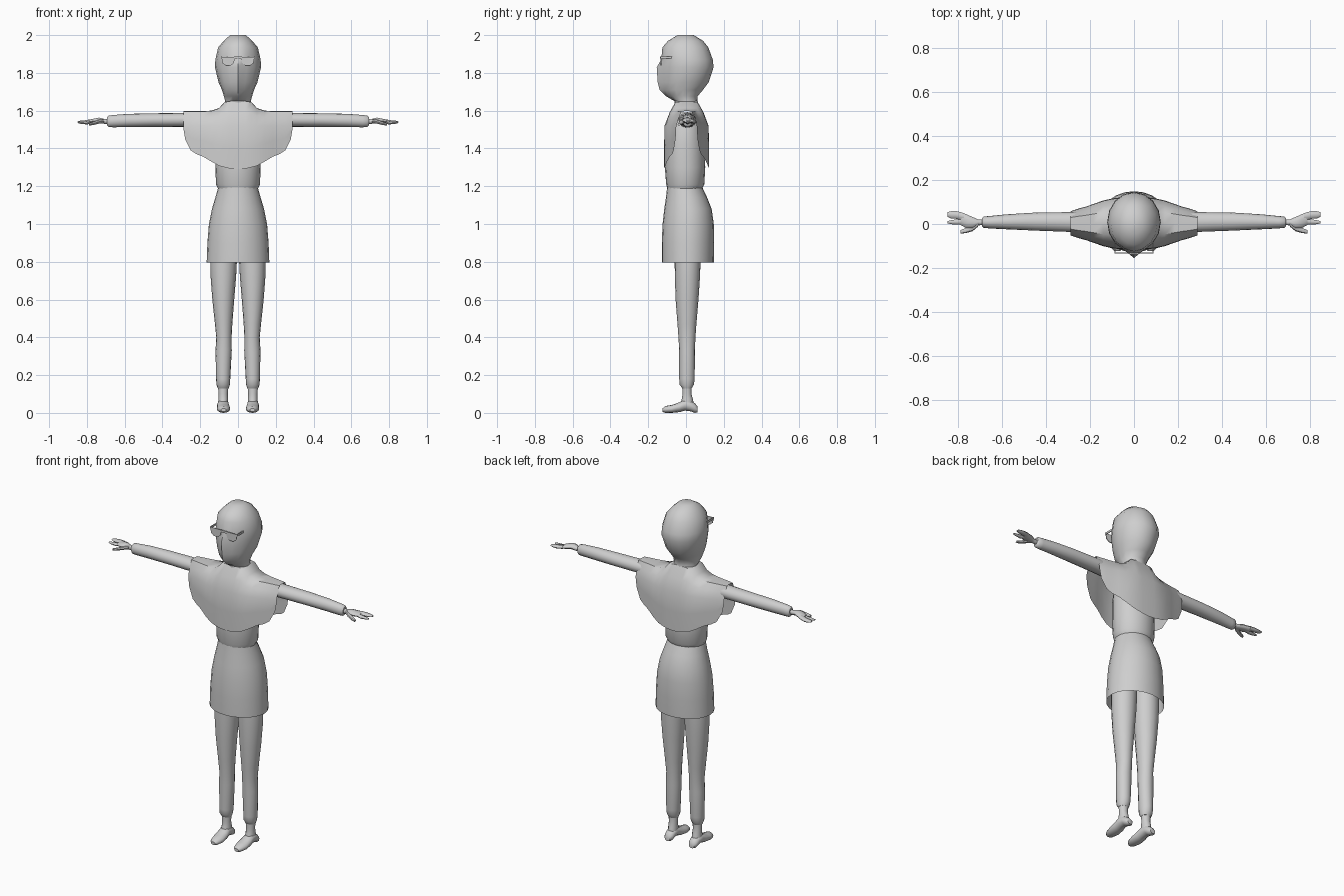
import bpy, bmesh, math

grey = bpy.data.materials.new("plain_grey")
grey.diffuse_color = (0.62, 0.62, 0.62, 1)


def finish(name, bm, angle=45):
    bmesh.ops.recalc_face_normals(bm, faces=bm.faces)
    me = bpy.data.meshes.new(name)
    bm.to_mesh(me)
    bm.free()
    me.materials.append(grey)
    ob = bpy.data.objects.new(name, me)
    bpy.context.collection.objects.link(ob)
    bpy.ops.object.select_all(action='DESELECT')
    ob.select_set(True)
    bpy.context.view_layer.objects.active = ob
    bpy.ops.object.shade_smooth_by_angle(angle=math.radians(angle))
    return ob


def skin_grid(bm, rows, closed):
    for a, b in zip(rows, rows[1:]):
        n = len(a)
        for i in range(n if closed else n - 1):
            j = (i + 1) % n
            bm.faces.new((a[i], a[j], b[j], b[i]))


def loft(name, rings, axis='z', n=16, cap=True, side=1, ridge=None):
    """Rings are (position, u_min, u_max, v_min, v_max) across the axis."""
    bm = bmesh.new()
    rows = []
    for k, (t, u0, u1, v0, v1) in enumerate(rings):
        row = []
        for i in range(n):
            a = math.tau * i / n
            u = (u0 + u1) / 2 + (u1 - u0) / 2 * math.cos(a)
            v = (v0 + v1) / 2 + (v1 - v0) / 2 * math.sin(a)
            if ridge and i == n * 3 // 4:
                v -= ridge[k]
            x, y, z = {'z': (u, v, t), 'x': (t, u, v), 'y': (u, t, v)}[axis]
            row.append(bm.verts.new((side * x, y, z)))
        rows.append(row)
    skin_grid(bm, rows, True)
    if cap:
        bm.faces.new(rows[0])
        bm.faces.new(rows[-1])
    return finish(name, bm)


def plate(name, pts, y0, y1, side=1):
    """Thin plate from an x-z outline."""
    bm = bmesh.new()
    rows = [[bm.verts.new((side * x, y, z)) for x, z in pts] for y in (y0, y1)]
    skin_grid(bm, rows, True)
    bm.faces.new(rows[0])
    bm.faces.new(rows[1])
    return finish(name, bm, 30)


def sym(z, hw, y0, y1):
    return (z, -hw, hw, y0, y1)


# Head with a ridge down the middle of the face
head = [sym(1.60, .075, -.06, .07), sym(1.65, .068, -.06, .062),
        sym(1.677, .075, -.095, .062), sym(1.71, .085, -.12, .09),
        sym(1.75, .103, -.125, .12), sym(1.83, .122, -.128, .146),
        sym(1.87, .12, -.125, .142), sym(1.935, .105, -.122, .118),
        sym(1.97, .075, -.095, .09), sym(2.0, .042, -.045, .04)]
loft("head", head, ridge=[0, 0, .012, .02, .025, .027, .006, .003, 0, 0])

# Glasses
lens = [(.015, 1.885), (.088, 1.885), (.082, 1.852), (.064, 1.838),
        (.04, 1.838), (.022, 1.852)]
for s, tag in ((1, "left"), (-1, "right")):
    plate("lens_" + tag, lens, -.134, -.130, s)
    plate("temple_" + tag, [(.085, 1.875), (.089, 1.875), (.089, 1.887),
                            (.085, 1.887)], -.134, -.06, s)
plate("glasses_bridge", [(-.02, 1.875), (.02, 1.875), (.02, 1.887),
                         (-.02, 1.887)], -.138, -.132)

# Torso and skirt
loft("torso", [sym(1.185, .105, -.098, .085), sym(1.21, .117, -.105, .097),
               sym(1.30, .119, -.112, .102), sym(1.42, .12, -.11, .1),
               sym(1.52, .11, -.095, .09), sym(1.59, .08, -.06, .065)], n=20)
loft("skirt", [sym(.795, .166, -.128, .147), sym(.90, .162, -.128, .149),
               sym(1.0, .154, -.124, .147), sym(1.08, .138, -.115, .136),
               sym(1.14, .12, -.106, .112), sym(1.195, .104, -.1, .086)],
     n=24, cap=False)

# Cape draped over the shoulders: x, shoulder height, half depth, hem height
half = [(.0, 1.65, .119, 1.29), (.04, 1.65, .119, 1.293), (.07, 1.645, .117, 1.30),
        (.10, 1.612, .113, 1.308), (.14, 1.598, .104, 1.33), (.185, 1.596, .088, 1.357),
        (.22, 1.596, .076, 1.37), (.25, 1.596, .068, 1.39), (.28, 1.596, .058, 1.45),
        (.288, 1.596, .055, 1.50)]
cols = [(-x, a, b, c) for x, a, b, c in half[:0:-1]] + half
bm = bmesh.new()
rows = []
for x, top, depth, hem in cols:
    fold = 1.52
    front = [(-1, hem), (-1, (hem + fold) / 2), (-.98, fold),
             (-.75, top - .45 * (top - fold)), (-.48, top)]
    prof = front + [(0, top + .002)] + [(-f, z) for f, z in front[::-1]]
    rows.append([bm.verts.new((x, .003 + f * depth, z)) for f, z in prof])
skin_grid(bm, rows, False)
finish("cape", bm, 50)

# Limbs, built once per side
arm = [(.10, -.04, .055, 1.51, 1.592), (.29, -.036, .054, 1.514, 1.588),
       (.45, -.03, .052, 1.514, 1.586), (.58, -.024, .044, 1.513, 1.583),
       (.66, -.02, .036, 1.512, 1.577), (.685, -.017, .034, 1.513, 1.574),
       (.693, -.01, .026, 1.522, 1.566)]
palm = [(.68, -.005, .02, 1.528, 1.555), (.71, -.006, .021, 1.53, 1.557),
        (.735, -.02, .032, 1.534, 1.564), (.765, -.018, .045, 1.533, 1.558),
        (.79, -.004, .054, 1.532, 1.55)]
outer_fingers = [(.775, .014, .05, 1.534, 1.555), (.81, .024, .059, 1.531, 1.549),
                 (.835, .026, .058, 1.533, 1.547), (.85, .034, .053, 1.537, 1.543)]
inner_finger = [(.77, -.004, .028, 1.533, 1.554), (.80, -.003, .022, 1.527, 1.544),
                (.83, -.001, .018, 1.53, 1.543), (.848, .003, .013, 1.534, 1.541)]
thumb = [(.71, -.012, .015, 1.535, 1.556), (.735, -.033, .0, 1.532, 1.553),
         (.765, -.041, -.018, 1.524, 1.542), (.79, -.044, -.028, 1.521, 1.534)]
leg = [(.13, .05, .107, -.02, .03), (.15, .043, .114, -.034, .042),
       (.18, .041, .116, -.036, .046), (.33, .033, .119, -.036, .047),
       (.40, .034, .115, -.04, .05), (.47, .03, .122, -.045, .055),
       (.60, .02, .136, -.055, .066), (.72, .01, .145, -.059, .074),
       (.80, .006, .147, -.06, .077), (1.0, .005, .14, -.06, .08)]
ankle = [(.03, .052, .106, -.035, .045), (.075, .052, .104, -.022, .036),
         (.10, .054, .103, -.018, .029), (.145, .05, .106, -.02, .03)]
foot = [(-.124, .063, .09, .006, .024), (-.11, .05, .102, 0, .036),
        (-.075, .041, .112, 0, .042), (-.035, .043, .112, .004, .056),
        (-.005, .048, .11, .012, .074), (.025, .05, .108, .008, .066),
        (.048, .052, .106, 0, .05), (.062, .062, .096, .004, .034)]
for s, tag in ((1, "left"), (-1, "right")):
    loft("arm_" + tag, arm, 'x', side=s)
    loft("palm_" + tag, palm, 'x', 10, side=s)
    loft("outer_fingers_" + tag, outer_fingers, 'x', 8, side=s)
    loft("inner_finger_" + tag, inner_finger, 'x', 8, side=s)
    loft("thumb_" + tag, thumb, 'x', 8, side=s)
    loft("leg_" + tag, leg, side=s)
    loft("ankle_" + tag, ankle, n=12, side=s)
    loft("foot_" + tag, foot, 'y', 12, side=s)
